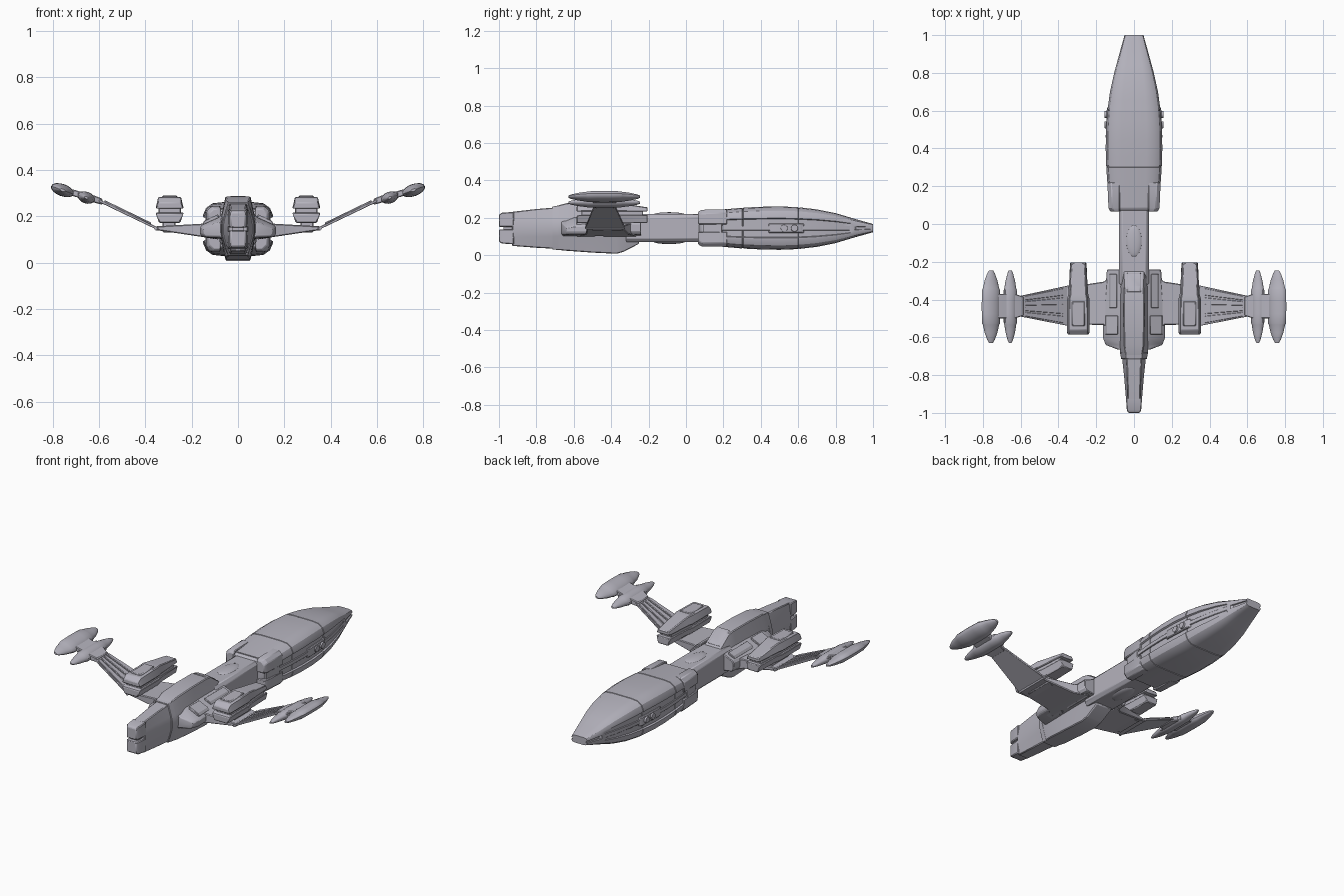
import bpy, bmesh, math
from mathutils import Vector, Matrix

if "Cube" in bpy.data.objects:
    bpy.data.objects.remove(bpy.data.objects["Cube"])

grey = bpy.data.materials.new("hull_grey")
grey.use_nodes = True
COLOUR = (0.46, 0.45, 0.51, 1)
grey.diffuse_color = COLOUR
grey.node_tree.nodes["Principled BSDF"].inputs["Base Color"].default_value = COLOUR


def finish(name, bm, mirror="", bevel=0.004, angle=30):
    """Turn a bmesh into a named object, optionally mirrored and bevelled."""
    bmesh.ops.recalc_face_normals(bm, faces=bm.faces)
    mesh = bpy.data.meshes.new(name)
    bm.to_mesh(mesh)
    bm.free()
    mesh.materials.append(grey)
    ob = bpy.data.objects.new(name, mesh)
    bpy.context.collection.objects.link(ob)
    bpy.ops.object.select_all(action="DESELECT")
    ob.select_set(True)
    bpy.context.view_layer.objects.active = ob
    bpy.ops.object.shade_smooth_by_angle(angle=math.radians(angle))
    if bevel:
        mod = ob.modifiers.new("bevel", "BEVEL")
        mod.width, mod.segments = bevel, 1
        mod.limit_method, mod.angle_limit = "ANGLE", math.radians(35)
    if mirror:
        mod = ob.modifiers.new("mirror", "MIRROR")
        mod.use_axis[0] = "x" in mirror
        mod.use_axis[2] = "z" in mirror
        if "z" in mirror:
            centre = bpy.data.objects.get("hull_centre")
            mod.mirror_object = centre
    return ob


def loft(name, rings, **kw):
    """Skin a list of equal-length point rings and cap the ends."""
    bm = bmesh.new()
    rows = [[bm.verts.new(p) for p in ring] for ring in rings]
    for a, b in zip(rows, rows[1:]):
        for i in range(len(a)):
            j = (i + 1) % len(a)
            bm.faces.new((a[i], a[j], b[j], b[i]))
    bm.faces.new(rows[0])
    bm.faces.new(rows[-1])
    return finish(name, bm, **kw)


def box_ring(y, x0, x1, z0, z1):
    return [(x0, y, z0), (x1, y, z0), (x1, y, z1), (x0, y, z1)]


def slab(name, stations, **kw):
    """Spanwise plate; each station is x, front y, rear y, bottom z, top z."""
    return loft(name, [[(x, y0, z0), (x, y1, z0), (x, y1, z1), (x, y0, z1)]
                       for x, y0, y1, z0, z1 in stations], mirror="x", **kw)


# Empty marking the centre line of the rear hull
MID = 0.145
centre = bpy.data.objects.new("hull_centre", None)
centre.location.z = MID
centre.hide_render = True
bpy.context.collection.objects.link(centre)

# Rear hull: smooth almond with recessed side panels
CURVE = [(0.09, .125, .09), (.2, .14, .1), (.3, .147, .109), (.4, .15, .114), (.5, .148, .116),
         (.6, .141, .112), (.7, .127, .1), (.8, .105, .08), (.9, .078, .05), (1, .05, .022)]


def hull_size(y):
    for (ya, wa, ha), (yb, wb, hb) in zip(CURVE, CURVE[1:]):
        if y <= yb:
            t = (y - ya) / (yb - ya)
            return wa + (wb - wa) * t, ha + (hb - ha) * t
    return CURVE[-1][1:]


def hull_ring(y, inset, band, shrink=0):
    w, h = hull_size(y)
    w, h = w - shrink, h - shrink
    half = [(.45, 1), (.74, .96), (.92, .8), (1, .55), (1, band), (1 - inset, band - .04)]
    right = half + [(x, -z) for x, z in reversed(half)]
    return [(x * w, y, MID + z * h) for x, z in right] + \
           [(-x * w, y, MID + z * h) for x, z in reversed(right)]


rings = [hull_ring(y, 0, .46) for y in (.09, .15, .19)]
for y in (.195, .25, .3, .35, .4, .45, .5, .55, .6, .65, .7, .75, .8, .84, .87):
    rings.append(hull_ring(y, .06, .46))
    if y in (.3, .6):
        rings += [hull_ring(y + d, .06, .46, s) for d, s in ((.001, .003), (.006, .003), (.007, 0))]
rings += [hull_ring(.88, 0, .46), hull_ring(.9, 0, .2), hull_ring(.91, .12, .2), hull_ring(1, .12, .25)]
loft("rear_hull", rings, bevel=0)

# Side rail and sensor pod inside each recessed panel
rail = []
for y in (.18, .3, .4, .5, .6, .7, .8, .89):
    w, h = hull_size(y)
    rail.append(box_ring(y, w * .8, w * .985, MID - .012, MID + .012))
loft("side_rail", rail, mirror="x", bevel=.002)
loft("side_pod", [box_ring(y, .11, x, MID - .026, MID + .026)
                  for y, x in ((.44, .142), (.46, .15), (.61, .144), (.63, .132))], mirror="x")
for label, y in (("front", .525), ("rear", .58)):
    bm = bmesh.new()
    bmesh.ops.create_cone(bm, cap_ends=True, segments=20, radius1=.021, radius2=.018, depth=.03,
                          matrix=Matrix.Translation((.14, y, MID)) @ Matrix.Rotation(math.pi / 2, 4, "Y"))
    finish(label + "_side_port", bm, mirror="x", bevel=0)

# Collar where the neck meets the rear hull
loft("collar", [[(x * w, y, MID + z * h) for x, z in
                 ((.8, 1), (1, .75), (1, -.75), (.8, -1), (-.8, -1), (-1, -.75), (-1, .75), (-.8, 1))]
                for y, w, h in ((.07, .095, .074), (.085, .112, .085), (.13, .118, .085))])
loft("collar_block", [[(.075, y, MID + .02), (w, y, MID + .02), (w, y, MID + h - .02),
                       (w - .02, y, MID + h), (.075, y, MID + h)]
                      for y, w, h in ((.065, .125, .087), (.085, .135, .098), (.22, .141, .1))],
     mirror="xz")

# Neck
loft("neck", [[(x * .08, y, MID + z * .075) for x, z in
               ((.8, 1), (1, .75), (1, -.75), (.8, -1), (-.8, -1), (-1, -.75), (-1, .75), (-.8, 1))]
              for y in (-.32, .1)])
bm = bmesh.new()
bmesh.ops.create_uvsphere(bm, u_segments=28, v_segments=12, radius=1,
                          matrix=Matrix.Translation((0, -.09, MID + .072)) @ Matrix.Diagonal((.042, .085, .013, 1)))
finish("neck_dome", bm, mirror="z", bevel=0)


# Front hull: waisted section with a raised spine
def waist_ring(y, top, bottom, wide, narrow):
    mid = (top + bottom) / 2
    right = [(narrow, top), (wide * .92, mid + .045), (wide, mid + .02),
             (wide, mid - .02), (wide * .92, mid - .045), (narrow, bottom)]
    return [(x, y, z) for x, z in right] + [(-x, y, z) for x, z in reversed(right)]


loft("front_hull", [waist_ring(*s) for s in (
    (-.7, .262, .03, .07, .042), (-.64, .278, .024, .078, .052), (-.5, .285, .014, .08, .054),
    (-.37, .285, .008, .08, .053), (-.33, .278, .02, .08, .05), (-.25, .222, .062, .078, .05))])
loft("nose_hull", [waist_ring(*s) for s in (
    (-.93, .232, .05, .042, .032), (-.8, .247, .04, .053, .036), (-.69, .256, .034, .065, .039))])
loft("nose_band", [waist_ring(*s) for s in (
    (-.715, .26, .031, .068, .042), (-.68, .266, .028, .074, .046))], bevel=.002)

# Two nose lobes with a slot between them
loft("nose_lobe", [box_ring(y, -w, w, MID + .007, MID + h) for y, w, h in
                   ((-1, .03, .072), (-.985, .038, .082), (-.92, .043, .087))], mirror="z")
loft("nose_slot_core", [box_ring(y, -.025, .025, .12, .17) for y in (-.975, -.9)], bevel=0)

# Spine canopy and belly keel strip
loft("spine_canopy", [[(-w, y, z), (w, y, z), (w * .8, y, z + .006), (-w * .8, y, z + .006)]
                      for y, w, z in ((-.36, .04, .282), (-.33, .04, .276), (-.26, .04, .228))], bevel=.002)


# Shoulders with raised deck panels
def shoulder_ring(y, x, lift=0, x0=.05):
    top = lambda v: .215 - (v - .05) * .45 + lift
    return [(x0, y, .1), (x - .01, y, .112), (x, y, .125), (x, y, top(x) - .008),
            (x - .008, y, top(x - .008)), (x0, y, top(x0))]


loft("shoulder", [shoulder_ring(*s) for s in (
    (-.665, .085, -.025), (-.64, .15, -.02), (-.6, .165, -.005), (-.47, .163, 0), (-.24, .143, 0))], mirror="x")
for label, y0, y1, xa, xb in (("front", -.585, -.485, .085, .152), ("rear", -.445, -.265, .09, .132)):
    loft(label + "_deck_panel", [shoulder_ring(y, x, .01, xa) for y, x in ((y0, xb), (y1, xb))],
         mirror="x", bevel=.003)

# Wings: thick inner part, thin raised outer part with ribs
slab("inner_wing", ((.1, -.57, -.26, .102, .178), (.16, -.535, -.305, .112, .168), (.355, -.53, -.335, .141, .157)))
slab("outer_wing", ((.345, -.54, -.325, .14, .152), (.6, -.49, -.38, .262, .274)), bevel=.002)
for i in range(4):
    f0, f1 = i / 4 + .03, (i + 1) / 4 - .03
    ends = []
    for x, lead, trail, z in ((.375, -.53, -.335, .166), (.575, -.492, -.378, .263)):
        span = trail - lead
        ends.append((x, lead + span * f0, lead + span * f1, z - .008, z + .007))
    slab("wing_rib_%d" % (i + 1), ends, bevel=.002)
bm = bmesh.new()
bmesh.ops.create_cone(bm, cap_ends=True, segments=12, radius1=.009, radius2=.009, depth=.21,
                      matrix=Matrix.Translation((.352, -.433, .148)) @ Matrix.Rotation(math.pi / 2, 4, "X"))
finish("wing_hinge", bm, mirror="x", bevel=0)

# Double-deck wing pods on pylons
slab("pod_pylon", ((.27, -.5, -.34, .13, .19), (.325, -.5, -.34, .13, .19)))
POD = .295


def pod_deck(name, z0, z1, low, high, shape):
    loft(name, [[(POD - w * low, y, z0), (POD + w * low, y, z0),
                 (POD + w * high, y, z1 - d), (POD - w * high, y, z1 - d)] for y, w, d in shape], mirror="x")


pod_deck("pod_lower_deck", .172, .216, .75, 1, ((-.585, .058, .006), (-.57, .061, 0), (-.4, .061, 0), (-.36, .05, 0), (-.205, .045, 0)))
pod_deck("pod_core", .2, .25, .8, .8, ((-.56, .06, 0), (-.4, .06, 0), (-.23, .045, 0)))
pod_deck("pod_upper_deck", .234, .284, 1, .8, ((-.585, .058, .025), (-.56, .061, .004), (-.4, .061, 0), (-.375, .054, .002), (-.205, .043, .028)))
pod_deck("pod_top_panel", .275, .289, .6, .55, ((-.54, .06, .003), (-.41, .06, 0)))

# Wing-tip engines: flattened spindles tilted with the wing
TILT = math.radians(20)


def spindle(name, x, z, half_w, half_h, length):
    rings = []
    for t, s in ((-1, .22), (-.92, .42), (-.72, .72), (-.5, .92), (-.47, 1), (-.2, 1.04), (0, 1.05),
                 (.2, 1.04), (.47, 1), (.5, .92), (.72, .72), (.92, .42), (1, .22)):
        ring = []
        for k in range(16):
            a = k * math.tau / 16
            p = Matrix.Rotation(-TILT, 3, "Y") @ Vector((math.cos(a) * half_w * s, 0, math.sin(a) * half_h * s))
            ring.append((x + p.x, -.437 + t * length, z + p.z))
        rings.append(ring)
    loft(name, rings, mirror="x", bevel=0, angle=35)


spindle("outer_tip_engine", .757, .313, .05, .025, .192)
spindle("inner_tip_engine", .655, .281, .036, .024, .192)
slab("tip_joint", ((.585, -.485, -.385, .25, .276), (.63, -.5, -.37, .262, .294), (.72, -.5, -.37, .29, .318)))
slab("tip_bridge", ((.62, -.525, -.345, .26, .284), (.69, -.525, -.345, .284, .306)))
